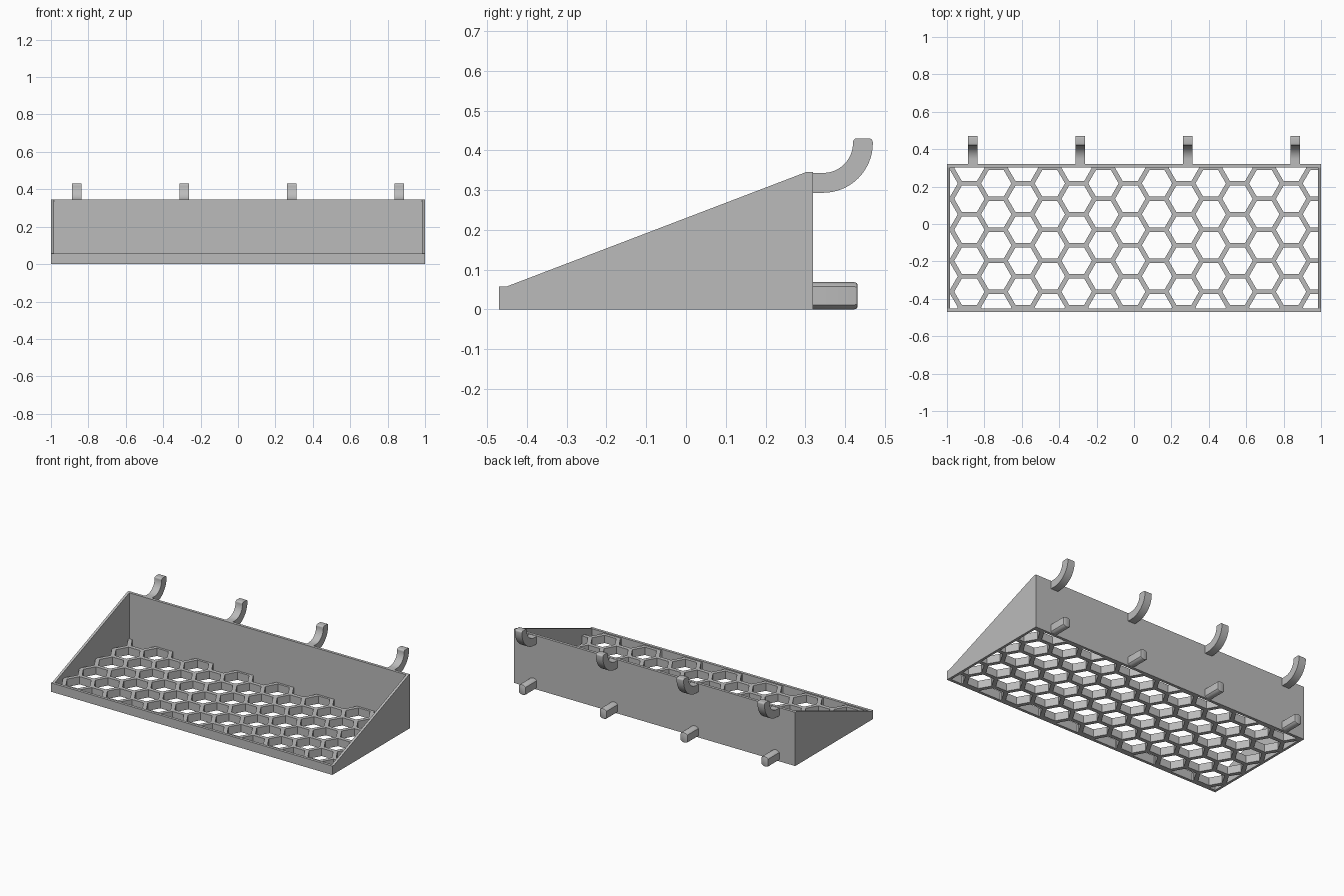
import bpy, bmesh, math

if "Cube" in bpy.data.objects:
    bpy.data.objects.remove(bpy.data.objects["Cube"], do_unlink=True)

grey = bpy.data.materials.new("plain grey")
grey.use_nodes = True
grey.diffuse_color = (0.5, 0.5, 0.5, 1)
grey.node_tree.nodes["Principled BSDF"].inputs["Base Color"].default_value = (0.5, 0.5, 0.5, 1)

PLACE = {
    "x": lambda p, q, d: (d, p, q),
    "y": lambda p, q, d: (p, d, q),
    "z": lambda p, q, d: (p, q, d),
}


def loft(bm, rings):
    """Skin a closed solid through rings with equal point counts."""
    loops = [[bm.verts.new(c) for c in ring] for ring in rings]
    n = len(loops[0])
    for low, high in zip(loops, loops[1:]):
        for i in range(n):
            j = (i + 1) % n
            bm.faces.new((low[i], low[j], high[j], high[i]))
    bm.faces.new(loops[0][::-1])
    bm.faces.new(loops[-1])


def prism(bm, points, axis, start, end):
    loft(bm, [[PLACE[axis](p, q, d) for p, q in points] for d in (start, end)])


def finish(name, bm, smooth=False):
    bmesh.ops.recalc_face_normals(bm, faces=bm.faces)
    mesh = bpy.data.meshes.new(name)
    bm.to_mesh(mesh)
    bm.free()
    mesh.materials.append(grey)
    obj = bpy.data.objects.new(name, mesh)
    bpy.context.collection.objects.link(obj)
    bpy.ops.object.select_all(action="DESELECT")
    obj.select_set(True)
    bpy.context.view_layer.objects.active = obj
    if smooth:
        bpy.ops.object.shade_smooth_by_angle(angle=math.radians(35))
    return obj


def solid(name, points, axis, start, end, smooth=False):
    bm = bmesh.new()
    prism(bm, points, axis, start, end)
    return finish(name, bm, smooth)


def rect(a, b, c, d):
    return [(a, c), (b, c), (b, d), (a, d)]


def arc(cx, cy, r, start, end, steps):
    angles = [math.radians(start + (end - start) * i / steps) for i in range(steps + 1)]
    return [(cx + r * math.cos(a), cy + r * math.sin(a)) for a in angles]


FRONT, BACK, TOP, LIP = -0.47, 0.32, 0.345, 0.057
INNER_X, INNER_FRONT, INNER_BACK = 0.984, -0.452, 0.302
FLOOR = 0.05

# Sloping end walls
side = [(FRONT, 0), (BACK, 0), (BACK, TOP), (INNER_BACK, TOP), (INNER_FRONT, LIP), (FRONT, LIP)]
solid("left_wall", side, "x", INNER_X, 1)
solid("right_wall", side, "x", -1, -INNER_X)

# Back wall and front lip
solid("back_wall", rect(INNER_BACK, BACK, 0, TOP), "x", -INNER_X, INNER_X)
solid("front_lip", rect(FRONT, INNER_FRONT, 0, LIP), "x", -INNER_X, INNER_X)

# Honeycomb floor: slab cut by a staggered grid of hexagonal prisms
PITCH, RIB = 0.1655, 0.025
RADIUS = (PITCH - RIB) / math.sqrt(3)
bm = bmesh.new()
for col in range(-1, 14):
    x = -0.88 + col * PITCH * math.sqrt(3) / 2
    for row in range(6):
        y = 0.3 - row * PITCH - (col % 2) * PITCH / 2
        if y - RADIUS * 0.866 < INNER_BACK and y + RADIUS * 0.866 > INNER_FRONT + 0.005:
            prism(bm, arc(x, y, RADIUS, 0, 300, 5), "z", -0.1, 0.2)
cutter = finish("hexagon_cutter", bm)
cutter.hide_render = True
floor = solid("honeycomb_floor", rect(-INNER_X, INNER_X, INNER_FRONT, INNER_BACK), "z", 0, FLOOR)
cut = floor.modifiers.new("hexagons", "BOOLEAN")
cut.operation = "DIFFERENCE"
cut.solver = "EXACT"
cut.object = cutter
bpy.ops.object.modifier_apply(modifier=cut.name)
bpy.data.objects.remove(cutter, do_unlink=True)

# Curved hooks and flat-sided round pegs along the back
hook = ([(BACK, 0.293)] + arc(0.345, 0.418, 0.125, -90, 0, 16)
        + arc(0.46, 0.42, 0.01, 0, 90, 4) + arc(0.43, 0.42, 0.01, 90, 180, 4)
        + arc(0.345, 0.418, 0.075, 0, -90, 16) + [(BACK, 0.343)])
HALF, PEG_R = 0.025, 0.034
flat = math.degrees(math.acos(HALF / PEG_R))
peg = arc(0, 0, PEG_R, flat, 180 - flat, 10) + arc(0, 0, PEG_R, 180 + flat, 360 - flat, 10)
for number, x in enumerate((-0.862, -0.287, 0.287, 0.862), 1):
    solid(f"hook_{number}", hook, "x", x - HALF, x + HALF, True)
    bm = bmesh.new()
    loft(bm, [[(x + p * s, y, PEG_R + q * s) for p, q in peg]
              for y, s in ((BACK, 1), (0.424, 1), (0.43, 0.93), (0.432, 0.8))])
    finish(f"peg_{number}", bm, True)
